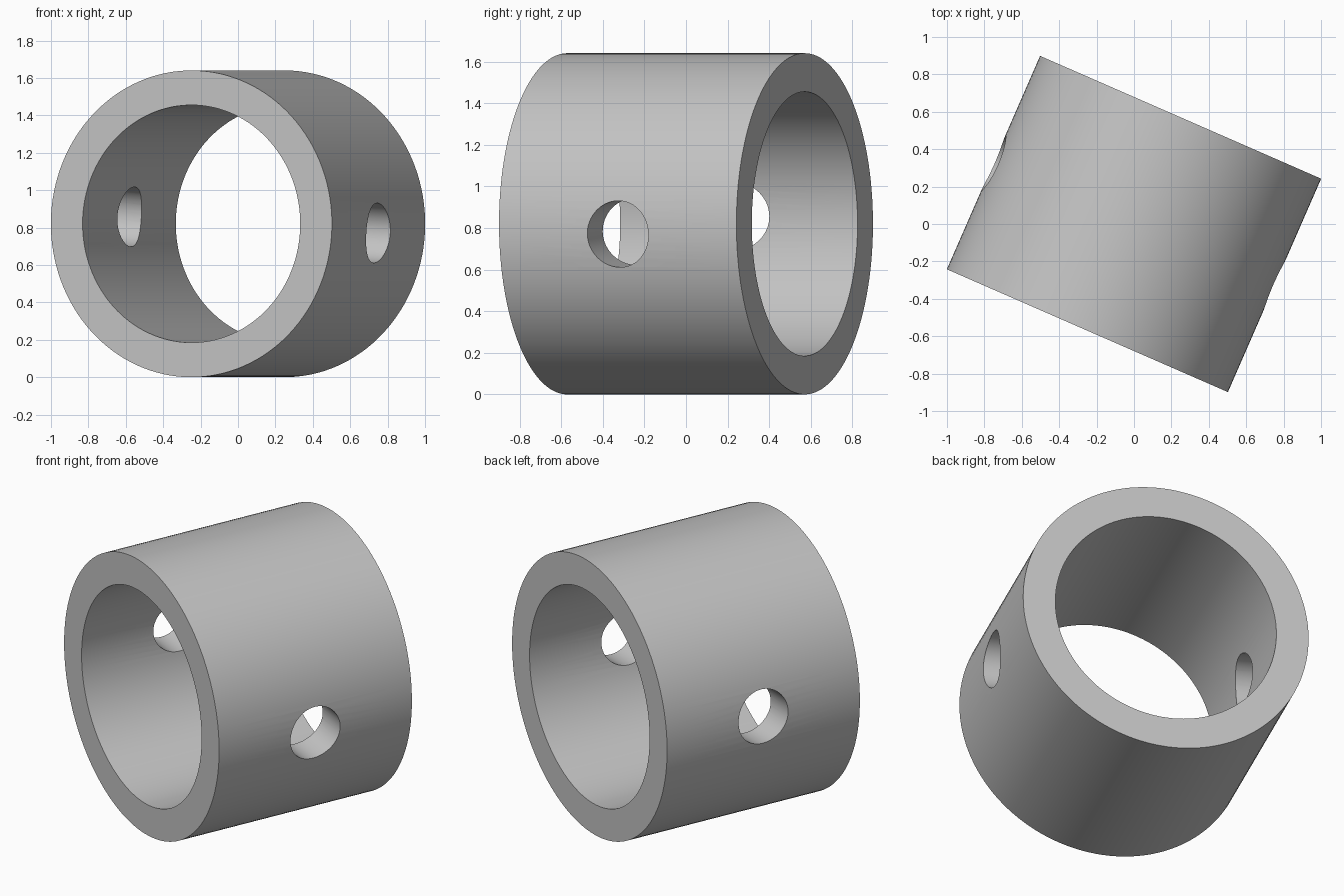
import bpy
from math import radians
from mathutils import Matrix

OUTER, BORE, LENGTH, HOLE = 0.82, 0.635, 1.245, 0.16
TURN, TILT = radians(-23.6), radians(3.5)

cube = bpy.data.objects.get("Cube")
if cube:
    bpy.data.objects.remove(cube, do_unlink=True)

grey = bpy.data.materials.new("plain grey")
grey.use_nodes = True
colour = (0.55, 0.55, 0.55, 1)
grey.diffuse_color = colour
grey.node_tree.nodes["Principled BSDF"].inputs["Base Color"].default_value = colour

# Frame of the sleeve: its bore runs along local y, the cross hole along local x
frame = (Matrix.Translation((0, 0, OUTER)) @ Matrix.Rotation(TURN, 4, 'Z')
         @ Matrix.Rotation(TILT, 4, 'Y'))


def cylinder(name, radius, depth, axis, sides):
    bpy.ops.mesh.primitive_cylinder_add(vertices=sides, radius=radius, depth=depth)
    obj = bpy.context.object
    obj.name = name
    obj.matrix_world = frame @ Matrix.Rotation(radians(90), 4, axis)
    obj.data.materials.append(grey)
    return obj


# Solid sleeve, bored lengthwise and drilled through both walls
sleeve = cylinder("sleeve", OUTER, LENGTH, 'X', 128)
cutters = [cylinder("bore_cutter", BORE, LENGTH * 2, 'X', 128),
           cylinder("cross_hole_cutter", HOLE, OUTER * 3, 'Y', 64)]
for cutter in cutters:
    cutter.hide_render = True
    cut = sleeve.modifiers.new(cutter.name, 'BOOLEAN')
    cut.operation = 'DIFFERENCE'
    cut.solver = 'EXACT'
    cut.object = cutter

# Apply the cuts, then smooth the curved walls and keep the rims sharp
bpy.ops.object.select_all(action='DESELECT')
sleeve.select_set(True)
bpy.context.view_layer.objects.active = sleeve
for cutter in cutters:
    bpy.ops.object.modifier_apply(modifier=cutter.name)
    bpy.data.objects.remove(cutter, do_unlink=True)
bpy.ops.object.shade_smooth_by_angle(angle=radians(30))
